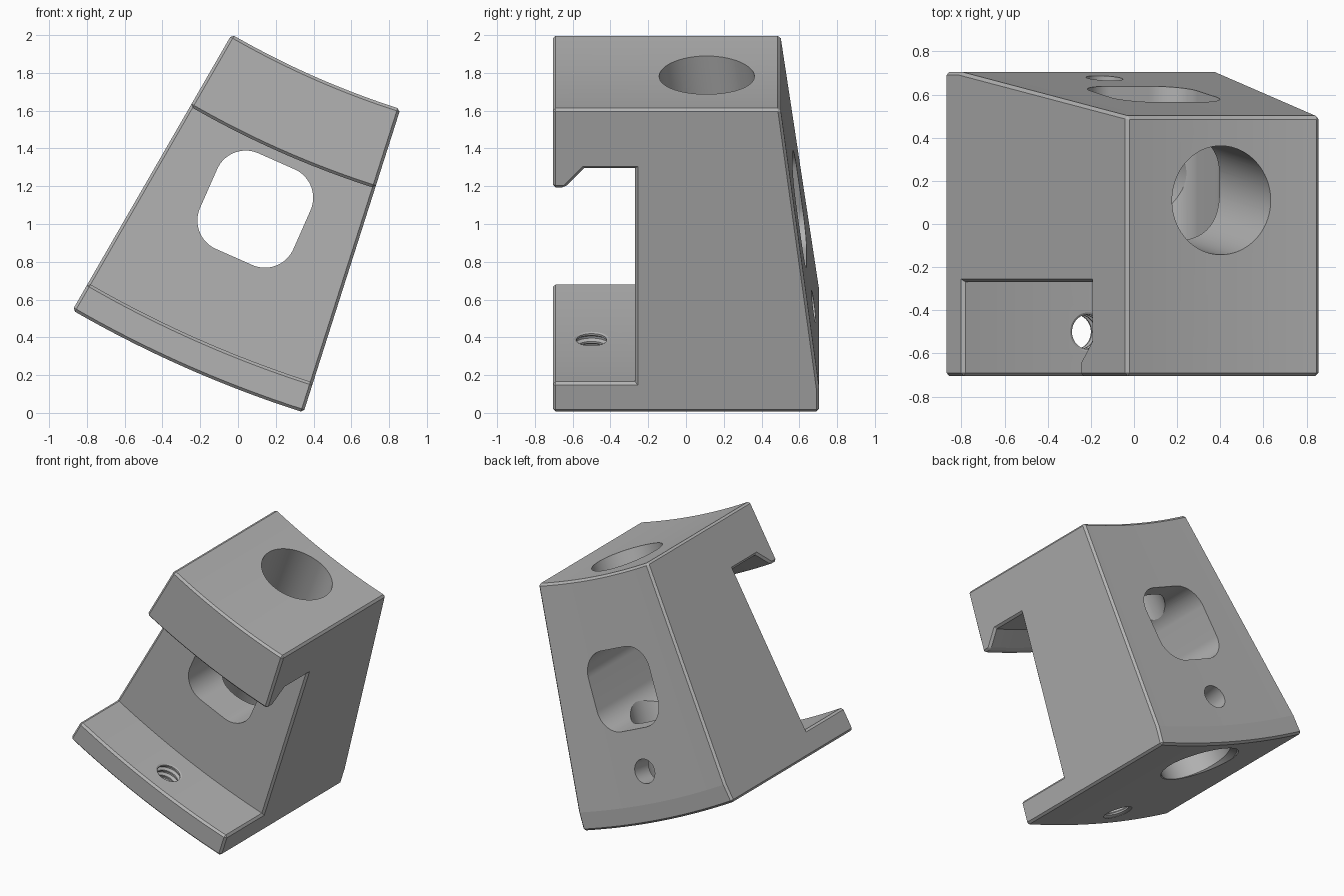
import bpy, bmesh, math
from mathutils import Vector

if "Cube" in bpy.data.objects:
    bpy.data.objects.remove(bpy.data.objects["Cube"], do_unlink=True)

# The body is a wedge swept around an axis parallel to y
CENTRE = Vector((2.245, 0, 5.95))
R_IN, R_OUT = 4.557, 6.243
A0, A1 = math.radians(240), math.radians(252.3)
MID = (A0 + A1) / 2
RADIAL = Vector((math.cos(MID), 0, math.sin(MID)))
TANGENT = Vector((-math.sin(MID), 0, math.cos(MID)))
Y = Vector((0, 1, 0))
SLOPE = 0.132


def on_axis(r, y):
    return CENTRE + RADIAL * r + Y * y


def make_object(name, bm):
    bmesh.ops.recalc_face_normals(bm, faces=bm.faces)
    mesh = bpy.data.meshes.new(name)
    bm.to_mesh(mesh)
    bm.free()
    obj = bpy.data.objects.new(name, mesh)
    bpy.context.collection.objects.link(obj)
    return obj


def loft(bm, loops, segs_closed=True):
    """Skin a row of closed loops and cap both ends."""
    rings = [[bm.verts.new(p) for p in loop] for loop in loops]
    n = len(rings[0])
    for a, b in zip(rings, rings[1:]):
        for i in range(n):
            j = (i + 1) % n
            bm.faces.new((a[i], a[j], b[j], b[i]))
    bm.faces.new(rings[0])
    bm.faces.new(rings[-1])


def lathe_cutter(name, origin, axis, profile, segs=96):
    """Round cutter from (radius, distance along axis) pairs."""
    turn = axis.to_track_quat('Z', 'Y')
    loops = []
    for radius, dist in profile:
        loops.append([origin + turn @ Vector((
            radius * math.cos(math.tau * i / segs),
            radius * math.sin(math.tau * i / segs), dist)) for i in range(segs)])
    bm = bmesh.new()
    loft(bm, loops)
    return make_object(name, bm)


# Clamp body: side profile as (radius, y), swept through the angle
profile = [(R_IN, -0.705), (4.997, -0.705), (4.997, -0.64), (4.891, -0.54),
           (4.891, -0.27), (6.077, -0.27), (6.077, -0.705), (R_OUT, -0.705),
           (R_OUT, 0.705), (6.11, 0.705), (R_IN, 0.5)]
STEPS = 24
loops = []
for k in range(STEPS + 1):
    a = A0 + (A1 - A0) * k / STEPS
    loops.append([CENTRE + Vector((r * math.cos(a), y, r * math.sin(a)))
                  for r, y in profile])
bm = bmesh.new()
loft(bm, loops)
bmesh.ops.recalc_face_normals(bm, faces=bm.faces)

# Small chamfer on the outer edges only
edges = [e for e in bm.edges
         if e.is_convex and e.calc_face_angle(0) > math.radians(30)]
bmesh.ops.bevel(bm, geom=edges, offset=0.015, offset_type='OFFSET',
                segments=1, affect='EDGES', clamp_overlap=True)
body = make_object("clamp_body", bm)

# Large bore parallel to the sloping back, chamfered at the bottom
bore_axis = (RADIAL + Y * SLOPE).normalized()
bore_start = on_axis(R_IN, 0.11)
length = (R_OUT - R_IN) * math.sqrt(1 + SLOPE ** 2)
bore = lathe_cutter("bore_cutter", bore_start, bore_axis,
                    [(0.25, -0.3), (0.25, length - 0.035),
                     (0.285, length), (0.285, length + 0.3)])

# Rounded square window through the back wall
W, H, C = 0.270, 0.277, 0.165
outline = []
for q, (su, sv) in enumerate([(1, 1), (-1, 1), (-1, -1), (1, -1)]):
    for i in range(25):
        a = math.pi / 2 * (q + i / 24)
        outline.append((su * (W - C) + C * math.cos(a),
                        sv * (H - C) + C * math.sin(a)))
bm = bmesh.new()
loft(bm, [[on_axis(5.326, y) + TANGENT * u + RADIAL * v for u, v in outline]
          for y in (-0.6, 1.0)])
window = make_object("window_cutter", bm)

# Set screw hole from the sloping back into the bore
back_normal = (Y - RADIAL * SLOPE).normalized()
set_screw = lathe_cutter("set_screw_cutter", on_axis(5.89, 0.68), back_normal,
                         [(0.085, -0.36), (0.085, 0.3)], 96)

# Threaded hole in the lower lip
thread = [(0.1, -0.12)]
PITCH = 0.045
for i in range(5):
    z = i * PITCH
    thread += [(0.1, z), (0.1, z + 0.012), (0.08, z + 0.022), (0.08, z + 0.033)]
thread += [(0.1, 5 * PITCH), (0.1, 0.4)]
screw = lathe_cutter("thread_cutter", on_axis(6.06, -0.5), RADIAL, thread)

# Cut every opening, then discard the cutters
bpy.context.view_layer.objects.active = body
body.select_set(True)
for cutter in (bore, window, set_screw, screw):
    cutter.hide_render = True
    mod = body.modifiers.new(cutter.name, 'BOOLEAN')
    mod.operation = 'DIFFERENCE'
    mod.solver = 'EXACT'
    mod.object = cutter
    bpy.ops.object.modifier_apply(modifier=mod.name)
    bpy.data.objects.remove(cutter, do_unlink=True)

# Plain grey finish
grey = bpy.data.materials.new("plain_grey")
colour = (0.45, 0.45, 0.45, 1)
grey.use_nodes = True
grey.diffuse_color = colour
grey.node_tree.nodes["Principled BSDF"].inputs["Base Color"].default_value = colour
body.data.materials.clear()
body.data.materials.append(grey)
bpy.ops.object.shade_smooth_by_angle(angle=math.radians(5))
